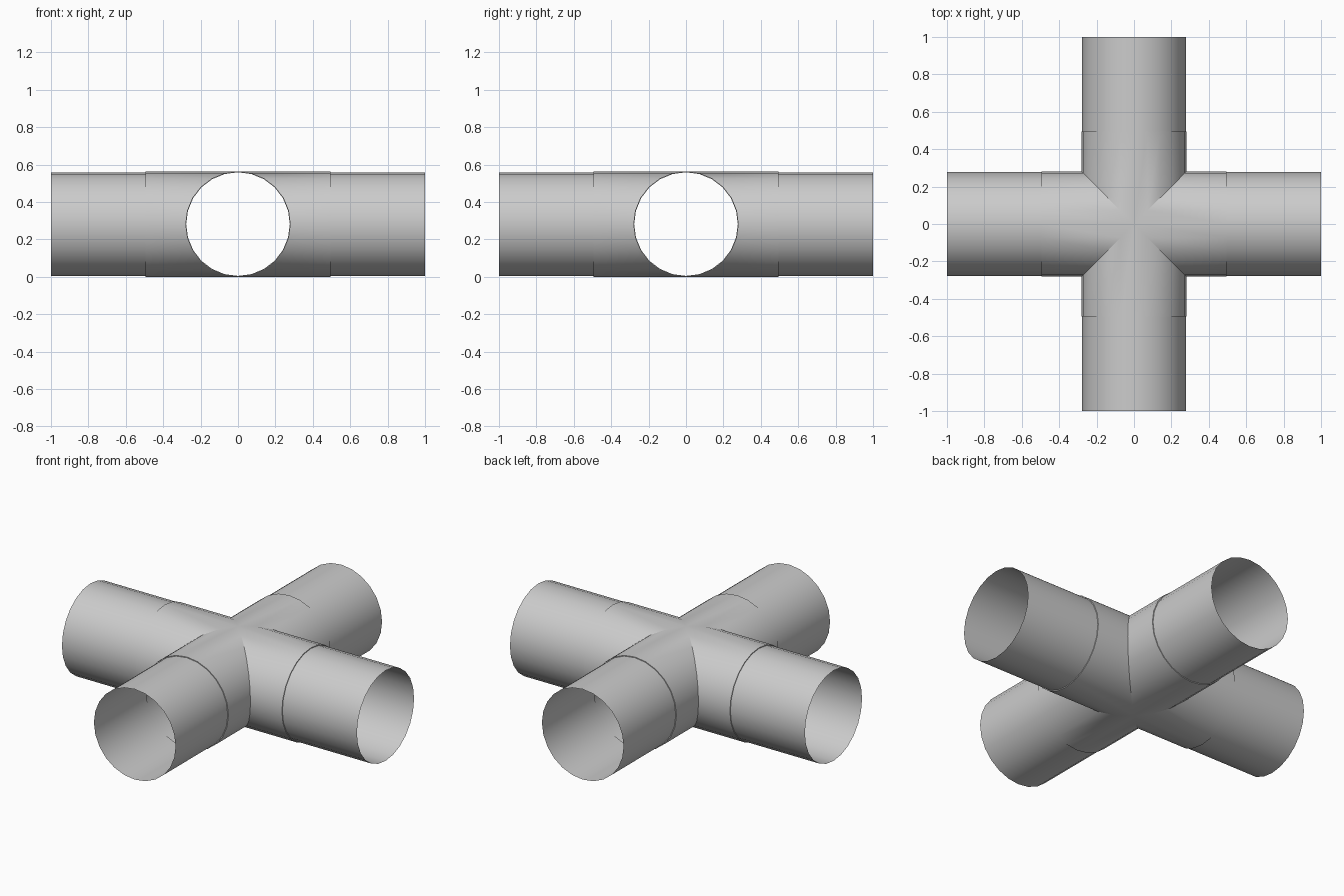
import bpy, bmesh, math
from mathutils import Matrix

if "Cube" in bpy.data.objects:
    bpy.data.objects.remove(bpy.data.objects["Cube"])

N = 24            # sides of each tube
R_FIT = 0.282     # radius of the central fitting
R_PIPE = 0.277    # radius of the pipe stubs
Z = R_FIT         # height of the axis
SPLIT = 0.495     # where the fitting steps down to the pipe


def ring(bm, radius, x_of_y, turn):
    rot = Matrix.Rotation(turn, 4, 'Z')
    verts = []
    for i in range(N):
        a = 2 * math.pi * i / N
        y = radius * math.sin(a)
        v = bm.verts.new((x_of_y(y), y, Z + radius * math.cos(a)))
        v.co = rot @ v.co
        verts.append(v)
    return verts


def bridge(bm, a, b):
    for i in range(N):
        j = (i + 1) % N
        bm.faces.new((a[i], b[i], b[j], a[j]))


def finish(bm, name):
    bmesh.ops.remove_doubles(bm, verts=bm.verts, dist=1e-5)
    mesh = bpy.data.meshes.new(name)
    bm.to_mesh(mesh)
    bm.free()
    obj = bpy.data.objects.new(name, mesh)
    bpy.context.collection.objects.link(obj)
    bpy.ops.object.select_all(action='DESELECT')
    obj.select_set(True)
    bpy.context.view_layer.objects.active = obj
    bpy.ops.object.shade_smooth_by_angle(angle=math.radians(30))


turns = [k * math.pi / 2 for k in range(4)]

# Central cross fitting: four mitred sleeves with a small step at each mouth
bm = bmesh.new()
for t in turns:
    mitre = ring(bm, R_FIT, abs, t)
    mouth = ring(bm, R_FIT, lambda y: SPLIT, t)
    lip = ring(bm, R_PIPE, lambda y: SPLIT, t)
    bridge(bm, mouth, mitre)
    bridge(bm, lip, mouth)
finish(bm, "cross_fitting")

# Four open pipe stubs
for name, t in zip(("right", "back", "left", "front"), turns):
    bm = bmesh.new()
    inner = ring(bm, R_PIPE, lambda y: SPLIT, t)
    outer = ring(bm, R_PIPE, lambda y: 1.0, t)
    bridge(bm, outer, inner)
    finish(bm, "pipe_" + name)
